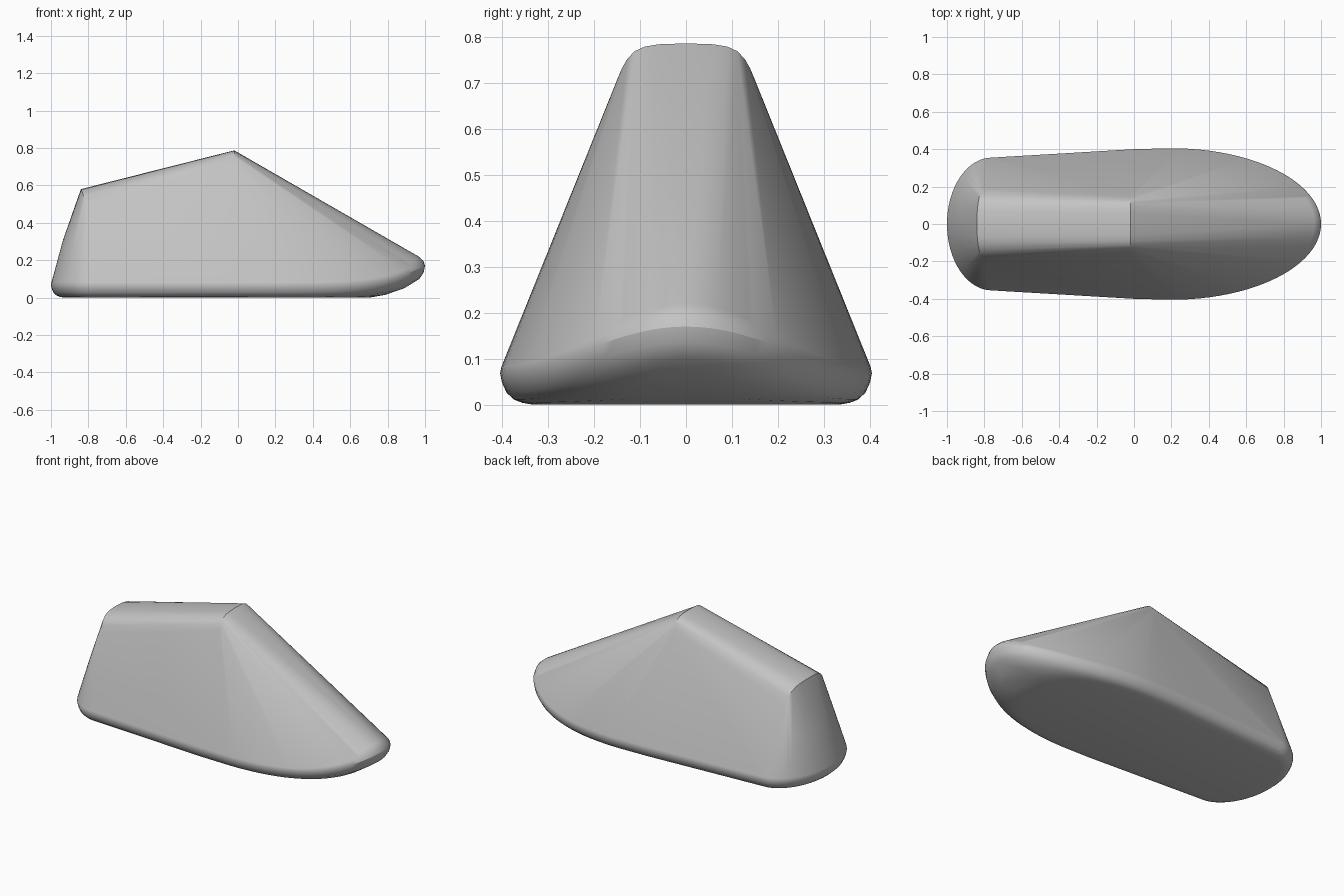
import bpy
import bmesh
from math import cos, sin, pi, hypot

cube = bpy.data.objects.get("Cube")
if cube:
    bpy.data.objects.remove(cube, do_unlink=True)

NOSE_X, HEEL_X = 0.2, -0.76      # centres of the two end ellipses
NOSE_LEN, HEEL_LEN = 0.8, 0.24
NOSE_W, HEEL_W = 0.405, 0.355
points = []


def add_pair(x, y, z):
    """Add a point and its mirror image across the centre plane."""
    points.append((x, y, z))
    if y > 0.0001:
        points.append((x, -y, z))


def mix(a, b, t):
    return a + (b - a) * t


# Half outline of the rim: position, outward normal, nose factor
outline = []
for i in range(25):
    a = pi / 2 * i / 24
    outline.append((NOSE_X + NOSE_LEN * cos(a), NOSE_W * sin(a),
                    cos(a) / NOSE_LEN, sin(a) / NOSE_W, cos(a) ** 4))
outline.append((0.0, 0.4, -0.03, 1.0, 0.0))
for i in range(17):
    a = pi / 2 * (1 + i / 16)
    outline.append((HEEL_X + HEEL_LEN * cos(a), HEEL_W * sin(a),
                    cos(a) / HEEL_LEN, sin(a) / HEEL_W, 0.0))

# Rounded edge rings: side inset, nose inset, side height, nose height
rings = [
    (0.010, 0.035, 0.097, 0.220),
    (0.003, 0.010, 0.083, 0.198),
    (0.000, 0.000, 0.068, 0.170),
    (0.004, 0.007, 0.048, 0.135),
    (0.014, 0.030, 0.026, 0.100),
    (0.030, 0.100, 0.011, 0.058),
    (0.048, 0.250, 0.004, 0.023),
    (0.070, 0.500, 0.000, 0.000),
]
for side_in, nose_in, side_z, nose_z in rings:
    for x, y, nx, ny, s in outline:
        inset = mix(side_in, nose_in, s) / hypot(nx, ny)
        px, py = x - nx * inset, y - ny * inset
        if py > -0.0001:
            add_pair(px, max(py, 0.0), mix(side_z, nose_z, s))

# Rounded cross-section at the peak
for y, z in [(0, 0.787), (0.06, 0.785), (0.09, 0.78), (0.112, 0.77),
             (0.128, 0.753), (0.14, 0.732), (0.15, 0.708)]:
    add_pair(-0.02, y, z)

# Curved upper edge of the heel
for x, y, z in [(-0.84, 0, 0.58), (-0.838, 0.07, 0.577), (-0.834, 0.11, 0.568),
                (-0.828, 0.142, 0.55), (-0.82, 0.167, 0.525), (-0.81, 0.186, 0.49)]:
    add_pair(x, y, z)

# Slight bulge halfway up the heel
for i in range(13):
    a = pi / 2 * i / 12
    add_pair(-0.785 - 0.15 * cos(a), 0.258 * sin(a), 0.31)

# Wrap one convex skin around all the sections
bm = bmesh.new()
for p in points:
    bm.verts.new(p)
bmesh.ops.remove_doubles(bm, verts=bm.verts[:], dist=0.0005)
bmesh.ops.convex_hull(bm, input=bm.verts[:], use_existing_faces=False)
loose = [v for v in bm.verts if not v.link_faces]
bmesh.ops.delete(bm, geom=loose, context='VERTS')
bmesh.ops.dissolve_limit(bm, angle_limit=0.01, verts=bm.verts[:], edges=bm.edges[:])
bmesh.ops.recalc_face_normals(bm, faces=bm.faces[:])

mesh = bpy.data.meshes.new("body_shell")
bm.to_mesh(mesh)
bm.free()
body = bpy.data.objects.new("body_shell", mesh)
bpy.context.collection.objects.link(body)

# Plain grey finish
grey = bpy.data.materials.new("plain_grey")
grey.use_nodes = True
colour = (0.55, 0.55, 0.55, 1.0)
grey.diffuse_color = colour
grey.node_tree.nodes["Principled BSDF"].inputs["Base Color"].default_value = colour
mesh.materials.append(grey)

bpy.ops.object.select_all(action='DESELECT')
body.select_set(True)
bpy.context.view_layer.objects.active = body
bpy.ops.object.shade_smooth_by_angle(angle=pi / 6)
